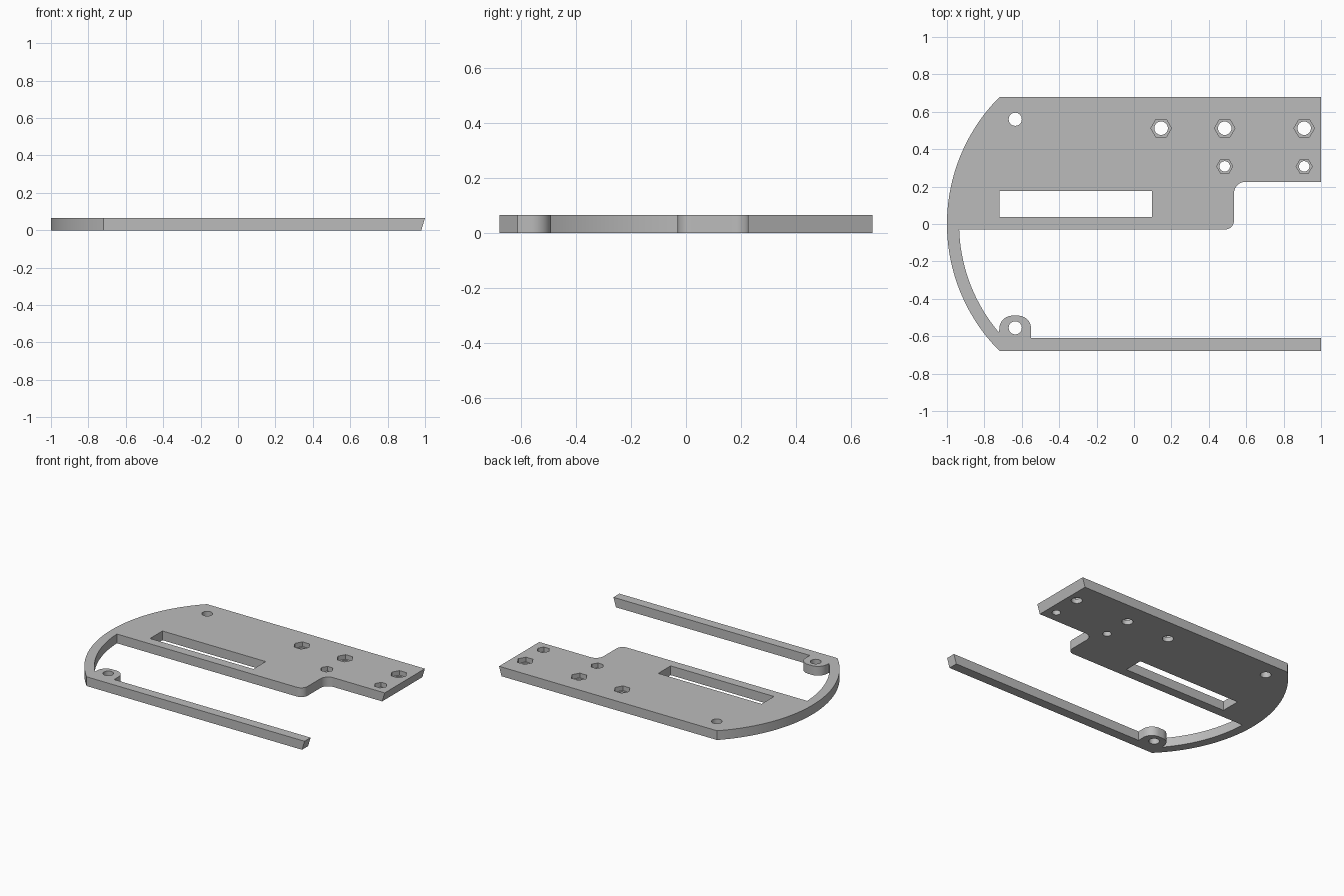
import bpy, bmesh
from math import sin, cos, radians, degrees, asin

cube = bpy.data.objects.get("Cube")
if cube:
    bpy.data.objects.remove(cube, do_unlink=True)

THICK = 0.066
HALF = 0.678          # half depth of the plate
CX = -0.039           # centre of the curved end
R_OUT, R_IN = 0.961, 0.896

grey = bpy.data.materials.new("plain grey")
grey.use_nodes = True
grey.diffuse_color = (0.5, 0.5, 0.5, 1)
grey.node_tree.nodes["Principled BSDF"].inputs["Base Color"].default_value = (0.5, 0.5, 0.5, 1)


def arc(x, y, r, start, end, steps=10):
    """Points along an arc, angles in degrees."""
    angles = [radians(start + (end - start) * i / steps) for i in range(steps + 1)]
    return [(x + r * cos(a), y + r * sin(a)) for a in angles]


def prism(bm, outline, z0, z1):
    """Add a closed prism standing on the given outline."""
    low = [bm.verts.new((x, y, z0)) for x, y in outline]
    high = [bm.verts.new((x, y, z1)) for x, y in outline]
    bm.faces.new(low[::-1])
    bm.faces.new(high)
    n = len(low)
    for i in range(n):
        j = (i + 1) % n
        bm.faces.new((low[i], low[j], high[j], high[i]))


def make_object(name, bm):
    bmesh.ops.recalc_face_normals(bm, faces=bm.faces)
    mesh = bpy.data.meshes.new(name)
    bm.to_mesh(mesh)
    bm.free()
    mesh.materials.append(grey)
    obj = bpy.data.objects.new(name, mesh)
    bpy.context.collection.objects.link(obj)
    return obj


# Plate outline: rail, rounded lug, thin curved arm, stepped body, curved end
out_a = degrees(asin(HALF / R_OUT))
in_low = degrees(asin(0.58 / R_IN))
in_high = degrees(asin(0.03 / R_IN))
outline = [(1, -HALF), (1, -0.61), (-0.55, -0.61)]
outline += arc(-0.62, -0.56, 0.07, 0, 90)
outline += arc(-0.65, -0.56, 0.07, 90, 180)
outline += arc(CX, 0, R_IN, 180 + in_low, 180 + in_high, 32)
outline += arc(0.485, 0.02, 0.05, -90, 0)
outline += arc(0.595, 0.165, 0.06, 180, 90)
outline += [(1, 0.225), (1, HALF)]
outline += arc(CX, 0, R_OUT, 180 - out_a, 180 + out_a, 64)[:-1]
outline.append((-0.72, -HALF))

bm = bmesh.new()
prism(bm, outline, 0, THICK)
# Slanted right end
for v in bm.verts:
    if v.co.x > 0.99 and v.co.z < 0.01:
        v.co.x = 0.98
plate = make_object("mounting_plate", bm)

# Through cuts: slot, two plain holes, five bolt holes
bolts = [(0.145, 0.512, 0.036, 0.055), (0.485, 0.512, 0.036, 0.055),
         (0.91, 0.512, 0.036, 0.055), (0.485, 0.308, 0.028, 0.043),
         (0.91, 0.308, 0.028, 0.043)]
holes = [(-0.635, y, 0.035) for y in (0.56, -0.555)] + [b[:3] for b in bolts]
bm = bmesh.new()
prism(bm, [(-0.72, 0.037), (0.095, 0.037), (0.095, 0.177), (-0.72, 0.177)], -0.1, 0.2)
for x, y, r in holes:
    prism(bm, arc(x, y, r, 0, 360, 32)[:-1], -0.1, 0.2)
through = make_object("through_cutter", bm)

# Hexagonal nut pockets in the top face
bm = bmesh.new()
for x, y, _, r in bolts:
    prism(bm, arc(x, y, r, 0, 360, 6)[:-1], THICK * 0.5, 0.2)
pockets = make_object("nut_pocket_cutter", bm)

bpy.ops.object.select_all(action='DESELECT')
bpy.context.view_layer.objects.active = plate
plate.select_set(True)
for cutter in (through, pockets):
    cutter.hide_render = True
    mod = plate.modifiers.new(cutter.name, 'BOOLEAN')
    mod.operation = 'DIFFERENCE'
    mod.solver = 'EXACT'
    mod.object = cutter
    bpy.ops.object.modifier_apply(modifier=mod.name)
    bpy.data.objects.remove(cutter, do_unlink=True)

bpy.ops.object.shade_smooth_by_angle(angle=radians(25))
